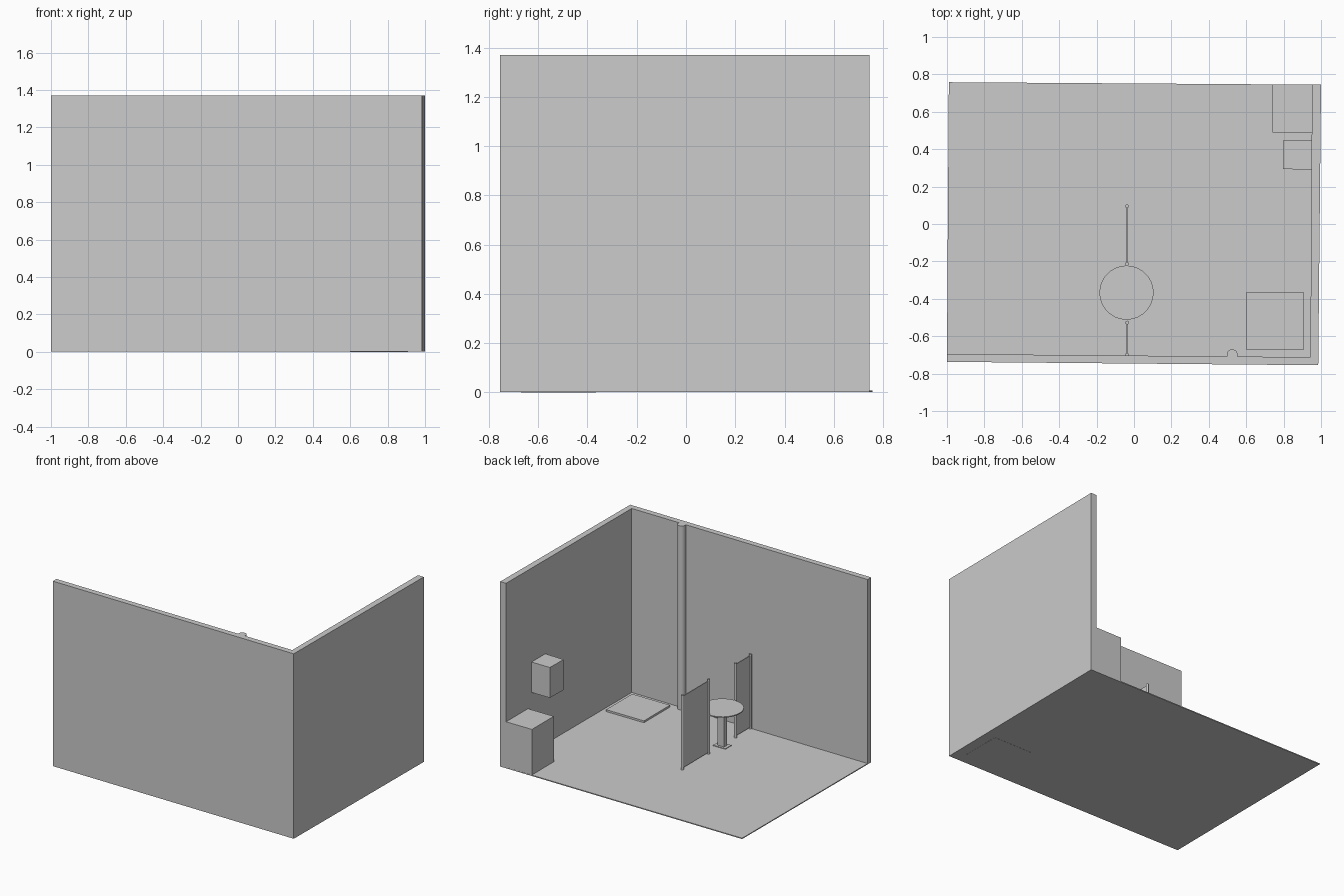
import bpy
import bmesh
import math

old = bpy.data.objects.get("Cube")
if old:
    bpy.data.objects.remove(old, do_unlink=True)

# Single plain grey
grey = bpy.data.materials.new("plain_grey")
grey.use_nodes = True
colour = (0.6, 0.6, 0.6, 1)
grey.diffuse_color = colour
grey.node_tree.nodes["Principled BSDF"].inputs["Base Color"].default_value = colour


def prism(name, outline, z0, z1):
    """Upright solid with a counter-clockwise plan outline."""
    bm = bmesh.new()
    base = bm.faces.new([bm.verts.new((x, y, z0)) for x, y in outline])
    top = bmesh.ops.extrude_face_region(bm, geom=[base])["geom"]
    for v in top:
        if isinstance(v, bmesh.types.BMVert):
            v.co.z = z1
    bmesh.ops.recalc_face_normals(bm, faces=bm.faces)
    mesh = bpy.data.meshes.new(name)
    bm.to_mesh(mesh)
    bm.free()
    mesh.materials.append(grey)
    obj = bpy.data.objects.new(name, mesh)
    bpy.context.scene.collection.objects.link(obj)
    return obj


def box(name, x0, x1, y0, y1, z0, z1):
    return prism(name, [(x0, y0), (x1, y0), (x1, y1), (x0, y1)], z0, z1)


def cylinder(name, x, y, radius, z0, z1, sides):
    ring = [math.tau * i / sides for i in range(sides)]
    obj = prism(name, [(x + radius * math.cos(a), y + radius * math.sin(a))
                       for a in ring], z0, z1)
    bpy.ops.object.select_all(action="DESELECT")
    obj.select_set(True)
    bpy.context.view_layer.objects.active = obj
    bpy.ops.object.shade_smooth_by_angle(angle=math.radians(35))
    return obj


# Slightly skewed room: corner wall and floor
wall_top = 1.37
floor_top = 0.008
inner_corner = (0.943, -0.712)
prism("corner_walls", [(-1.0, -0.737), (0.985, -0.755), (1.0, 0.745),
                       (0.952, 0.745), inner_corner, (-1.0, -0.695)],
      0.001, wall_top)
prism("floor", [(-1.0, -0.695), inner_corner, (0.952, 0.745), (-0.99, 0.758)],
      0.001, floor_top)

# Pipe against the front wall
cylinder("wall_pipe", 0.525, -0.699, 0.029, floor_top, wall_top, 24)

# Floor tray, low cabinet and hanging cabinet
box("floor_tray", 0.60, 0.91, -0.67, -0.365, 0, 0.022)
box("low_cabinet", 0.74, 0.952, 0.49, 0.745, floor_top, 0.345)
prism("hanging_cabinet", [(0.797, 0.295), (0.95, 0.288), (0.95, 0.45),
                          (0.80, 0.45)], 0.45, 0.675)

# Round pedestal table
tx, ty = -0.04, -0.367
box("table_foot", tx - 0.05, tx + 0.05, ty - 0.035, ty + 0.035, floor_top, 0.013)
box("table_pedestal", tx - 0.028, tx + 0.028, ty - 0.018, ty + 0.018, 0.013, 0.285)
cylinder("table_top", tx, ty, 0.145, 0.283, 0.29, 28)

# Two thin screens, each between a pair of posts
sx = -0.037
for side, y0, y1 in (("back", -0.212, 0.095), ("front", -0.70, -0.527)):
    box(side + "_screen_panel", sx - 0.003, sx + 0.003, y0, y1, 0.02, 0.55)
    for end, y in (("front", y0), ("back", y1)):
        cylinder(f"{side}_screen_{end}_post", sx, y, 0.01, floor_top, 0.56, 12)
